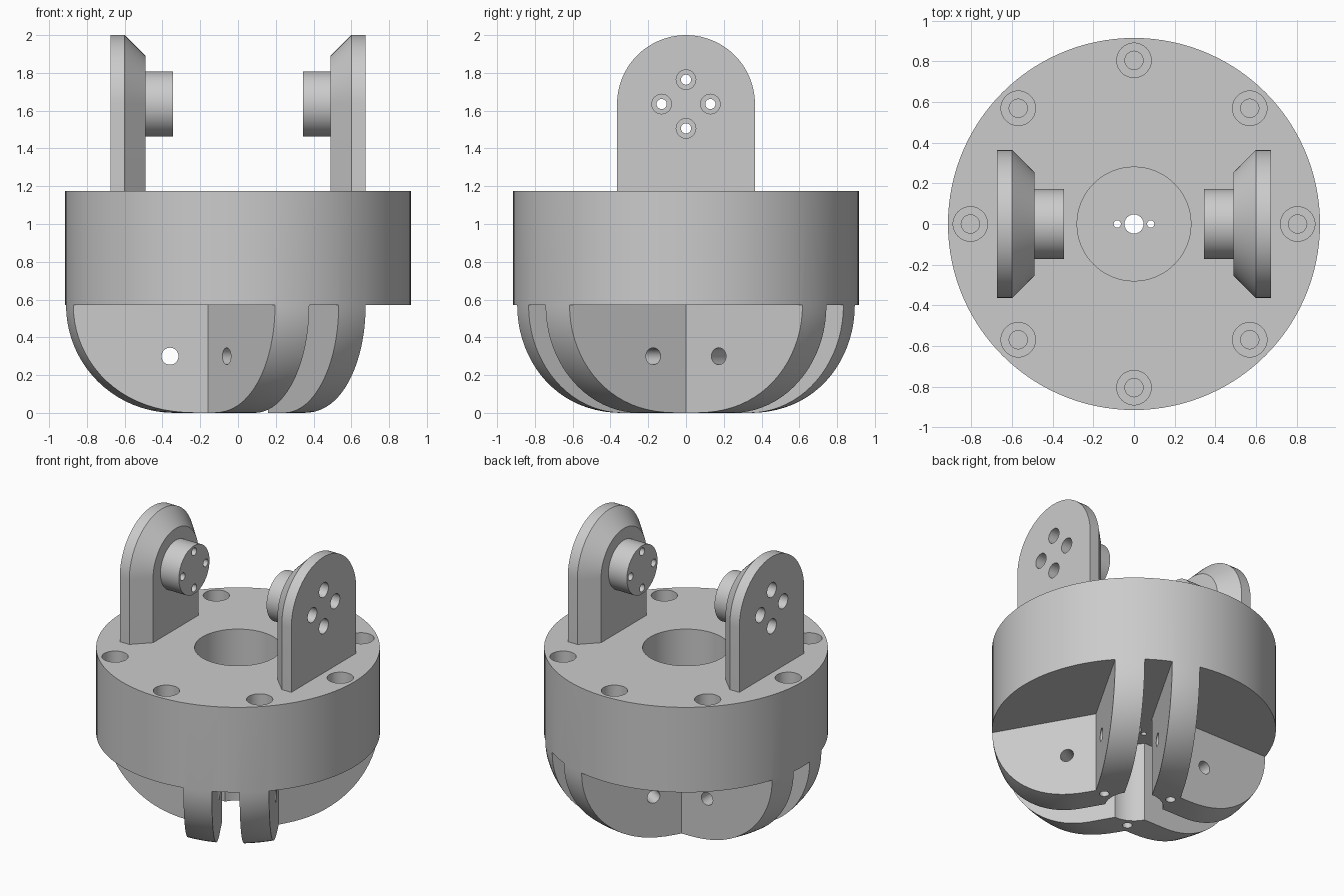
import bpy, bmesh
from math import sin, cos, pi, radians, sqrt
from mathutils import Vector, Matrix

cube = bpy.data.objects.get("Cube")
if cube:
    bpy.data.objects.remove(cube, do_unlink=True)

grey = bpy.data.materials.new("light grey")
grey.use_nodes = True
COLOR = (0.6, 0.6, 0.6, 1)
grey.diffuse_color = COLOR
grey.node_tree.nodes["Principled BSDF"].inputs["Base Color"].default_value = COLOR

RADIUS, DECK, CEILING = 0.915, 1.175, 0.57   # main drum
PIVOT = 1.635                                # height of the boss axis


def loft(name, rings):
    """Skin a closed solid through rings with equal point counts."""
    bm = bmesh.new()
    rows = [[bm.verts.new(p) for p in ring] for ring in rings]
    n = len(rows[0])
    for a, b in zip(rows, rows[1:]):
        for i in range(n):
            j = (i + 1) % n
            bm.faces.new((a[i], a[j], b[j], b[i]))
    bm.faces.new(rows[0][::-1])
    bm.faces.new(rows[-1])
    bmesh.ops.recalc_face_normals(bm, faces=bm.faces)
    mesh = bpy.data.meshes.new(name)
    bm.to_mesh(mesh)
    bm.free()
    mesh.materials.append(grey)
    obj = bpy.data.objects.new(name, mesh)
    bpy.context.collection.objects.link(obj)
    return obj


def circle(r, z, n):
    return [Vector((r * cos(2 * pi * i / n), r * sin(2 * pi * i / n), z)) for i in range(n)]


def lathe(name, profile, n=32, matrix=Matrix()):
    """Round solid from (radius, height) pairs along the matrix z axis."""
    return loft(name, [[matrix @ p for p in circle(r, z, n)] for r, z in profile])


def prism(name, points, z0, z1, matrix=Matrix()):
    return loft(name, [[matrix @ Vector((x, y, z)) for x, y in points] for z in (z0, z1)])


def apply_modifier(obj, mod):
    with bpy.context.temp_override(object=obj, active_object=obj):
        bpy.ops.object.modifier_apply(modifier=mod.name)


def cut(obj, cutter):
    cutter.hide_render = True
    mod = obj.modifiers.new("cut", "BOOLEAN")
    mod.operation, mod.solver, mod.object = "DIFFERENCE", "EXACT", cutter
    apply_modifier(obj, mod)
    bpy.data.objects.remove(cutter, do_unlink=True)


def smooth(obj):
    bpy.ops.object.select_all(action="DESELECT")
    obj.select_set(True)
    bpy.context.view_layer.objects.active = obj
    bpy.ops.object.shade_smooth_by_angle(angle=radians(25))


# Drum with a rounded base
FLAT = RADIUS - CEILING
base = [(FLAT + CEILING * sin(t), CEILING * (1 - cos(t)))
        for t in (pi / 2 * i / 20 for i in range(21))]
body = lathe("drum_body", base + [(RADIUS, DECK)], n=120)

# Three pairs of parallel fins under the drum
HALF, GAP, PIN = 0.277, 0.09, 0.36
for k in range(3):
    turn = Matrix.Rotation(2 * pi * k / 3, 4, "Z")
    apex = HALF / sin(pi / 3)
    wedge = [(apex, 0), (apex + 1, -sqrt(3)), (apex + 1, sqrt(3))]
    cut(body, prism("wedge_cutter", wedge, -0.1, CEILING, turn))
    slot = [(0, -GAP), (0, GAP), (-1.2, GAP), (-1.2, -GAP)]
    cut(body, prism("slot_cutter", slot, -0.1, CEILING, turn))
cut(body, lathe("bore_cutter", [(0.187, -0.1), (0.187, CEILING)], 48))

# Hinge pin holes through the fins and screw holes in the webs
for k in range(3):
    turn = Matrix.Rotation(2 * pi * k / 3, 4, "Z")
    across = turn @ Matrix.Translation((-PIN, 0, 0.3)) @ Matrix.Rotation(pi / 2, 4, "X")
    cut(body, lathe("pin_cutter", [(0.045, -0.4), (0.045, 0.4)], 32, across))
    web = turn @ Matrix.Translation((0.25, 0, 0))
    cut(body, lathe("web_hole_cutter", [(0.032, -0.1), (0.032, 0.3)], 24, web))

# Central pocket with a cable hole and two small screw holes
cut(body, lathe("pocket_cutter", [(0.28, 0.67), (0.28, 1.3)], 64))
for x, r in ((0, 0.047), (-0.082, 0.018), (0.082, 0.018)):
    at = Matrix.Translation((x, 0, 0))
    cut(body, lathe("floor_hole_cutter", [(r, 0.5), (r, 0.8)], 24, at))

# Eight counterbored bolt holes around the deck
for k in range(8):
    at = Matrix.Rotation(pi * k / 4, 4, "Z") @ Matrix.Translation((0.805, 0, 0))
    bolt = [(0.045, 0.8), (0.045, 1.0), (0.085, 1.0), (0.085, 1.3)]
    cut(body, lathe("bolt_cutter", bolt, 32, at))
smooth(body)


# Upright lugs: round-topped plates, bevelled on the inner side
def arch(x, inset):
    r = 0.365 - inset
    top = [Vector((x, r * cos(pi * i / 40), PIVOT + r * sin(pi * i / 40))) for i in range(41)]
    return [Vector((x, r, DECK - 0.005))] + top + [Vector((x, -r, DECK - 0.005))]


lug = loft("upright_lugs", [arch(0.675, 0), arch(0.6, 0), arch(0.49, 0.11)])
along_x = Matrix.Translation((0, 0, PIVOT)) @ Matrix.Rotation(pi / 2, 4, "Y")
boss = lathe("pivot_bosses", [(0.172, 0.345), (0.172, 0.49)], 64, along_x)

# Four stepped screw holes through each lug and boss
for k in range(4):
    at = along_x @ Matrix.Rotation(pi * k / 2, 4, "Z") @ Matrix.Translation((0.129, 0, 0))
    screw = [(0.027, 0.3), (0.027, 0.5), (0.052, 0.5), (0.052, 0.8)]
    for part in (lug, boss):
        cut(part, lathe("screw_cutter", screw, 24, at))

# Mirror the lug assembly to the other side
for part in (lug, boss):
    mirror = part.modifiers.new("mirror", "MIRROR")
    mirror.use_axis = (True, False, False)
    apply_modifier(part, mirror)
    smooth(part)
